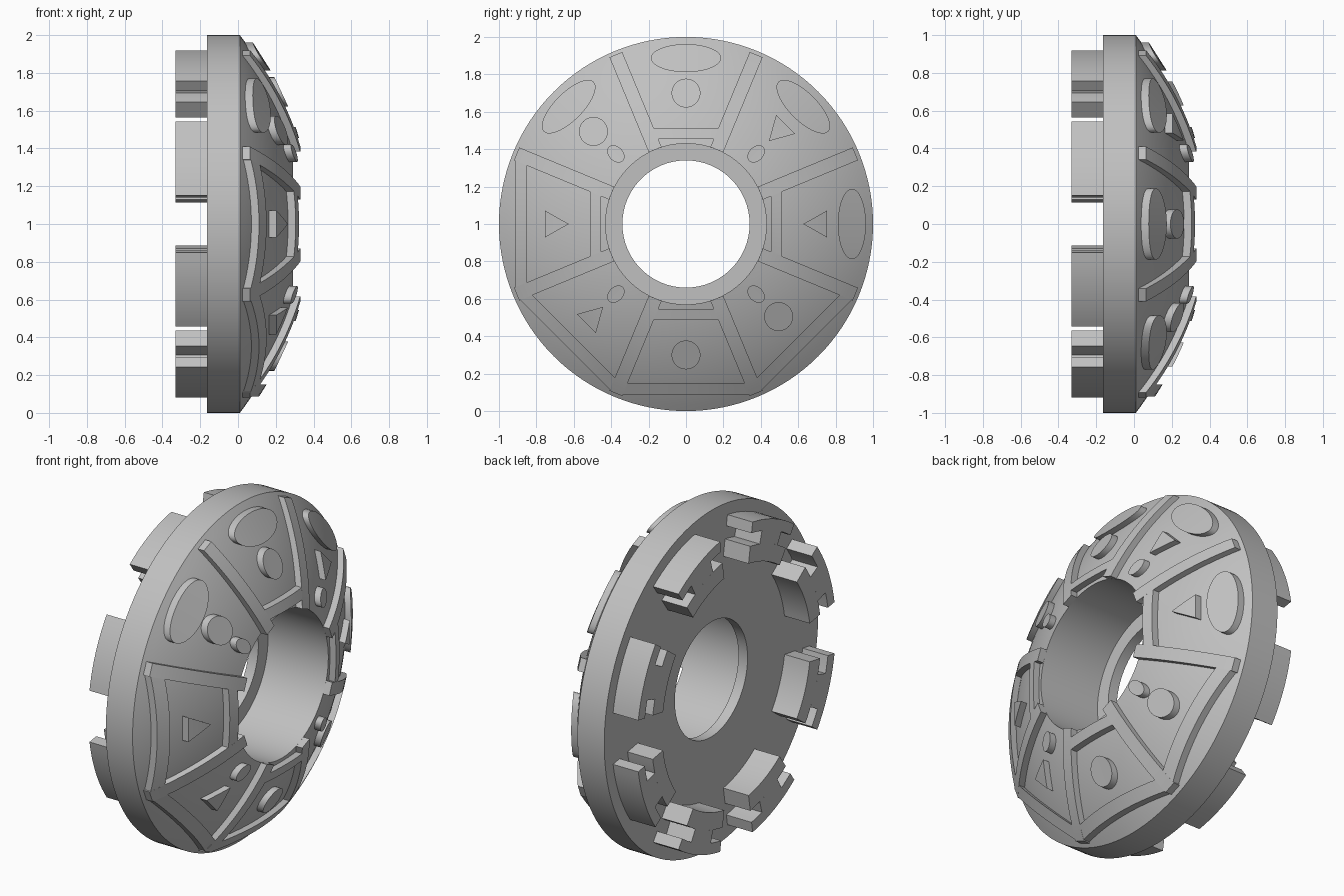
import bpy, bmesh
from math import sin, cos, tan, radians, sqrt, hypot, pi

if "Cube" in bpy.data.objects:
    bpy.data.objects.remove(bpy.data.objects["Cube"])

grey = bpy.data.materials.new("plain grey")
grey.use_nodes = True
COLOUR = (0.53, 0.53, 0.53, 1)
grey.diffuse_color = COLOUR
grey.node_tree.nodes["Principled BSDF"].inputs["Base Color"].default_value = COLOUR

HALF = radians(22.5)
RAISE = 0.04      # height of the raised details
STRIP = 0.037     # half width of a divider strip
BACK = -0.165     # back plane of the disc


def dome(r):
    """Height of the domed face at radius r."""
    return sqrt(1.652 ** 2 - r * r) - 1.305


def finish(name, bm):
    bmesh.ops.remove_doubles(bm, verts=bm.verts, dist=1e-5)
    bmesh.ops.dissolve_degenerate(bm, dist=1e-5, edges=bm.edges)
    bmesh.ops.recalc_face_normals(bm, faces=bm.faces)
    mesh = bpy.data.meshes.new(name)
    bm.to_mesh(mesh)
    bm.free()
    mesh.materials.append(grey)
    obj = bpy.data.objects.new(name, mesh)
    bpy.context.collection.objects.link(obj)
    bpy.ops.object.select_all(action="DESELECT")
    obj.select_set(True)
    bpy.context.view_layer.objects.active = obj
    bpy.ops.object.shade_smooth_by_angle(angle=radians(30))


def slab(bm, pairs, angle, low, high):
    """Solid whose outline is a ladder of (radial, sideways) point pairs."""
    rungs = []
    for a, b in pairs:
        rung = []
        for (u, v), height in ((a, low), (b, low), (b, high), (a, high)):
            y = u * cos(angle) - v * sin(angle)
            z = u * sin(angle) + v * cos(angle)
            rung.append(bm.verts.new((height(hypot(u, v)), y, z + 1)))
        rungs.append(rung)
    for p, q in zip(rungs, rungs[1:]):
        for i in range(4):
            j = (i + 1) % 4
            bm.faces.new((p[i], p[j], q[j], q[i]))
    bm.faces.new(rungs[0])
    bm.faces.new(rungs[-1])


def raised(name, pairs, degrees):
    """Detail that follows the dome."""
    bm = bmesh.new()
    slab(bm, pairs, radians(degrees), lambda r: dome(r) - 0.02,
         lambda r: dome(r) + RAISE)
    finish(name, bm)


def steps(n):
    return [i / n for i in range(n + 1)]


def oval(centre, radial, sideways):
    pairs = []
    for t in steps(24):
        u, v = radial * sin(pi * t), sideways * cos(pi * t)
        pairs.append(((centre - u, v), (centre + u, v)))
    return pairs


def bar(inner, outer):
    """Straight bar that fits between two neighbouring strips."""
    def reach(u):
        return u * tan(HALF) - STRIP / cos(HALF)
    return [((inner, reach(inner) * (2 * t - 1)),
             (outer, reach(outer) * (2 * t - 1))) for t in steps(12)]


strip = [((0.43 + 0.55 * t, -STRIP), (0.43 + 0.55 * t, STRIP)) for t in steps(14)]
triangle = [((0.627 + 0.127 * t, -0.072 * t), (0.627 + 0.127 * t, 0.072 * t))
            for t in steps(4)]

# Domed disc with a stepped bore, turned around the x axis
profile = [(BACK, 0.34), (BACK, 1), (0.01, 1)]
profile += [(dome(1 - 0.57 * t), 1 - 0.57 * t) for t in steps(16)[1:]]
profile += [(-0.105, 0.43), (-0.105, 0.34)]
bm = bmesh.new()
SEGMENTS = 128
rings = []
for i in range(SEGMENTS):
    a = 2 * pi * i / SEGMENTS
    rings.append([bm.verts.new((x, r * cos(a), 1 + r * sin(a))) for x, r in profile])
for i, ring in enumerate(rings):
    following = rings[(i + 1) % SEGMENTS]
    for j in range(len(profile)):
        k = (j + 1) % len(profile)
        bm.faces.new((ring[j], ring[k], following[k], following[j]))
finish("domed_disc", bm)

# Raised details in the eight sectors
for d in range(0, 360, 45):
    raised("divider_strip", strip, d + 22.5)
    if d % 90 == 0:
        raised("inner_bar", bar(0.455, 0.513), d)
    else:
        raised("small_oval", oval(0.53, 0.053, 0.038), d)
    if d < 180:
        raised("large_oval", oval(0.887, 0.075, 0.188), d)
    else:
        raised("outer_bar", bar(0.85, 0.914), d)
    if d % 180 < 90:
        raised("triangle_stud", triangle, d)
    else:
        raised("round_stud", oval(0.7, 0.077, 0.077), d)


# Eight lugs on the back: outer flange, web and inner flange
def lug_part(name, inner, outer, spread, degrees):
    pairs = []
    for t in steps(10):
        a = radians(spread) * (2 * t - 1)
        pairs.append(((inner * cos(a), inner * sin(a)),
                      (outer * cos(a), outer * sin(a))))
    bm = bmesh.new()
    slab(bm, pairs, radians(degrees), lambda r: 2 * BACK, lambda r: BACK + 0.01)
    finish(name, bm)


for d in range(0, 360, 45):
    lug_part("lug_outer_flange", 0.867, 0.93, 13.1, d + 22.5)
    lug_part("lug_web", 0.793, 0.867, 6.5, d + 22.5)
    lug_part("lug_inner_flange", 0.695, 0.793, 13.1, d + 22.5)
